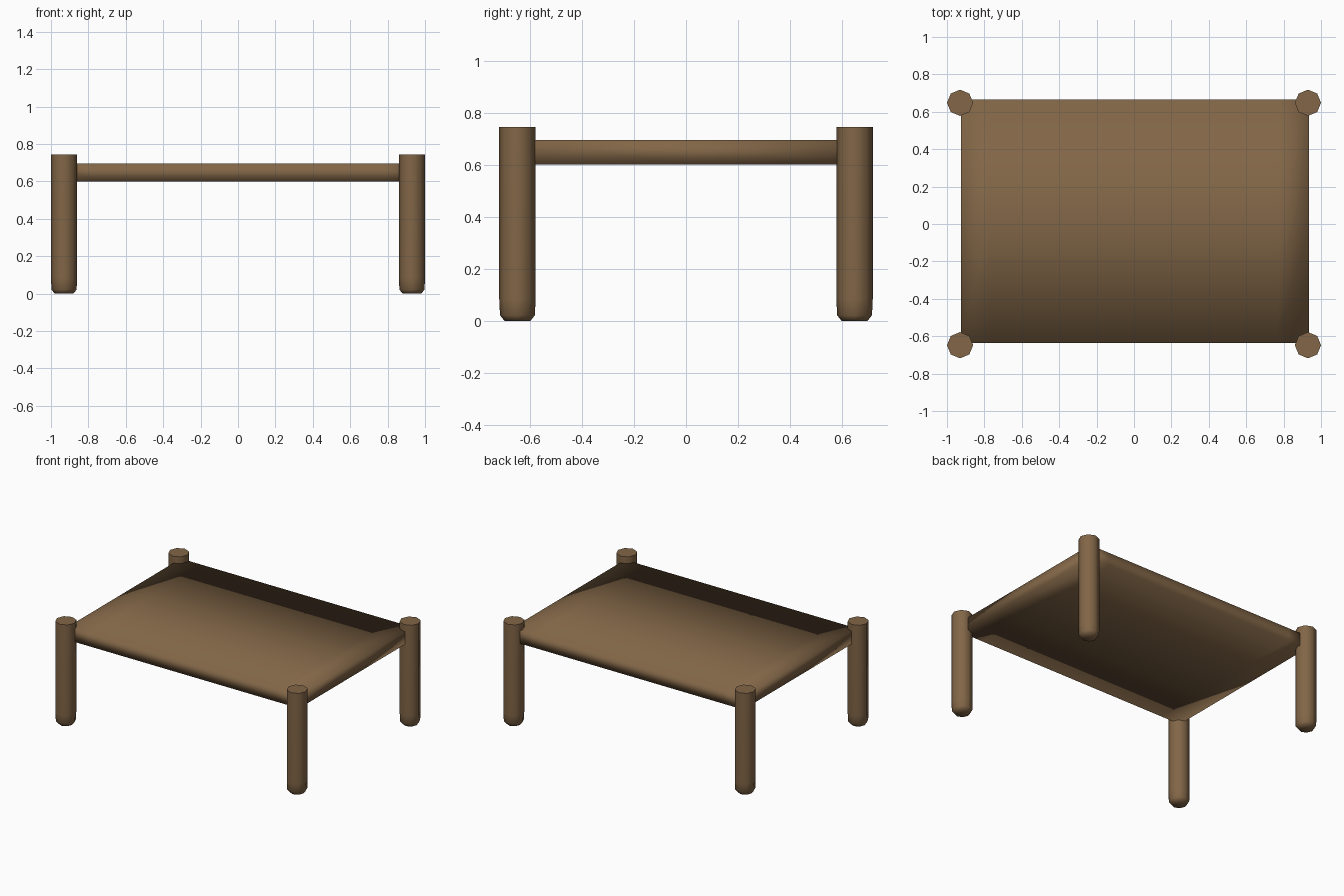
import bpy, bmesh, math

if "Cube" in bpy.data.objects:
    bpy.data.objects.remove(bpy.data.objects["Cube"])

wood = bpy.data.materials.new("brown_wood")
wood.diffuse_color = (0.223, 0.133, 0.063, 1.0)
wood.use_nodes = True
wood.node_tree.nodes["Principled BSDF"].inputs["Base Color"].default_value = wood.diffuse_color


def make_object(name, bm):
    bmesh.ops.recalc_face_normals(bm, faces=bm.faces[:])
    mesh = bpy.data.meshes.new(name)
    bm.to_mesh(mesh)
    bm.free()
    mesh.materials.append(wood)
    obj = bpy.data.objects.new(name, mesh)
    bpy.context.collection.objects.link(obj)
    return obj


# Table top: slab with loop cuts near the ends and along the middle, softly shaded
bm = bmesh.new()
bmesh.ops.create_cube(bm, size=1.0)
for v in bm.verts:
    v.co = (v.co.x * 1.86 + 0.005, v.co.y * 1.30 + 0.015, v.co.z * 0.094 + 0.648)
for point, normal in (((-0.77, 0, 0), (1, 0, 0)),
                      ((0.77, 0, 0), (1, 0, 0)),
                      ((0, 0.015, 0), (0, 1, 0))):
    bmesh.ops.bisect_plane(bm, geom=bm.verts[:] + bm.edges[:] + bm.faces[:],
                           plane_co=point, plane_no=normal)
for f in bm.faces:
    f.smooth = True
make_object("table_top", bm)


# Legs: eight-sided posts with a rounded foot and a flat sharp top
PROFILE = [(0.05, 0.0), (0.067, 0.022), (0.07, 0.085), (0.07, 0.745)]
SIDES = 8


def leg(name, x, y):
    bm = bmesh.new()
    rings = [[bm.verts.new((x + r * math.cos(math.tau * i / SIDES),
                            y + r * math.sin(math.tau * i / SIDES), z))
              for i in range(SIDES)] for r, z in PROFILE]
    for low, high in zip(rings, rings[1:]):
        for i in range(SIDES):
            j = (i + 1) % SIDES
            bm.faces.new((low[i], low[j], high[j], high[i])).smooth = True
    bm.faces.new(rings[0][::-1]).smooth = True
    bm.faces.new(rings[-1])
    bm.edges.ensure_lookup_table()
    for e in bm.edges:
        if all(v in rings[-1] for v in e.verts):
            e.smooth = False
    make_object(name, bm)


for sy, depth in ((-1, "front"), (1, "back")):
    for sx, side in ((-1, "left"), (1, "right")):
        leg(f"{depth}_{side}_leg", sx * 0.93, sy * 0.648)
